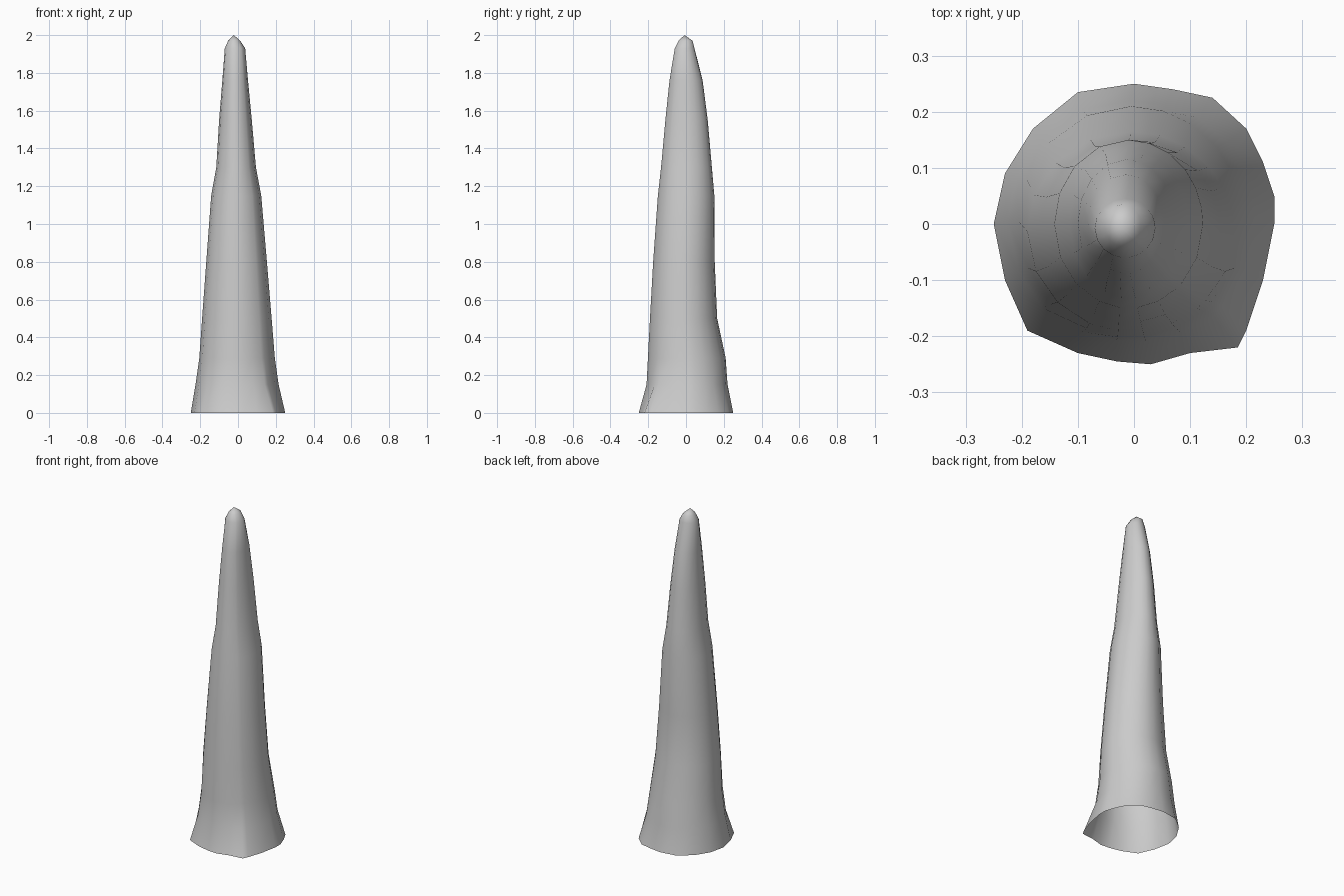
import bpy, bmesh
from math import sin, cos, atan2, hypot

# Irregular ragged base outline, counter-clockwise
base = [(0.25, 0.0), (0.25, 0.05), (0.23, 0.11), (0.20, 0.17), (0.14, 0.225), (0.07, 0.24),
        (0.0, 0.25), (-0.10, 0.235), (-0.18, 0.17), (-0.23, 0.09), (-0.25, 0.0),
        (-0.23, -0.10), (-0.19, -0.19), (-0.10, -0.23), (-0.03, -0.245), (0.03, -0.25),
        (0.10, -0.23), (0.185, -0.22), (0.20, -0.19), (0.23, -0.10)]

# Cross-sections: z, x min, x max, y min, y max
rings = [(0.15, -0.225, 0.215, -0.21, 0.22), (0.29, -0.205, 0.195, -0.203, 0.21),
         (0.50, -0.19, 0.178, -0.192, 0.165), (0.80, -0.168, 0.153, -0.175, 0.152),
         (1.15, -0.142, 0.123, -0.15, 0.15), (1.30, -0.115, 0.095, -0.133, 0.137),
         (1.55, -0.10, 0.073, -0.11, 0.115), (1.76, -0.083, 0.053, -0.088, 0.088),
         (1.93, -0.07, 0.038, -0.06, 0.045), (1.97, -0.052, 0.012, -0.04, 0.035)]

bm = bmesh.new()
loops = [[bm.verts.new((x, y, 0)) for x, y in base]]
for z, x0, x1, y0, y1 in rings:
    k = max(0, 0.3 - z) * 1.5          # base irregularity fades upwards
    loop = []
    for x, y in base:
        a, w = atan2(y, x), 1 + k * (hypot(x, y) / 0.25 - 1)
        loop.append(bm.verts.new(((x0 + x1) / 2 + (x1 - x0) / 2 * w * cos(a),
                                  (y0 + y1) / 2 + (y1 - y0) / 2 * w * sin(a), z)))
    loops.append(loop)

# Walls and rounded tip; the bottom stays open
n = len(base)
for lo, hi in zip(loops, loops[1:]):
    for i in range(n):
        j = (i + 1) % n
        bm.faces.new((lo[i], lo[j], hi[j], hi[i]))
tip = bm.verts.new((-0.022, -0.008, 2.0))
for i in range(n):
    bm.faces.new((loops[-1][i], loops[-1][(i + 1) % n], tip))
for f in bm.faces:
    f.smooth = True

mesh = bpy.data.meshes.new("spike")
bm.to_mesh(mesh)
bm.free()
spike = bpy.data.objects.new("spike", mesh)
bpy.context.collection.objects.link(spike)
